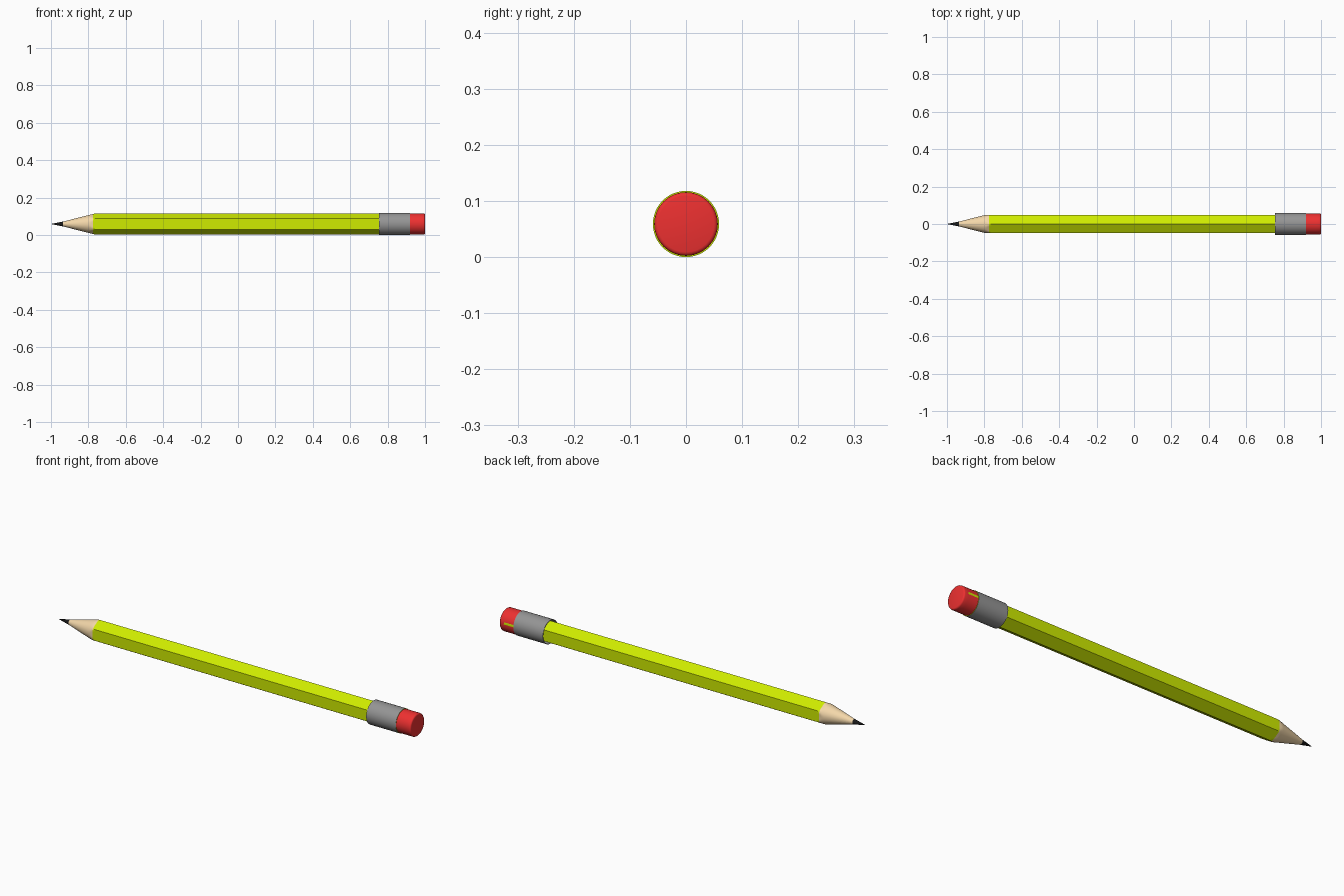
import bpy, bmesh
from math import cos, sin, pi, radians

if "Cube" in bpy.data.objects:
    bpy.data.objects.remove(bpy.data.objects["Cube"])

ZC = 0.059      # height of the pencil axis
APOTHEM = 0.0488
CORNER = 0.0565


def material(name, rgb):
    m = bpy.data.materials.new(name)
    m.diffuse_color = (*rgb, 1)
    m.use_nodes = True
    m.node_tree.nodes["Principled BSDF"].inputs["Base Color"].default_value = m.diffuse_color
    return m


GREEN = material("green_paint", (0.62, 0.83, 0.0))
WOOD = material("wood", (0.90, 0.68, 0.40))
LEAD = material("lead", (0.01, 0.01, 0.01))
RED = material("red_rubber", (0.85, 0.03, 0.03))
METAL = material("metal", (0.30, 0.30, 0.30))


def hexagon(a):
    """Radius of a slightly blunted hexagon with corners up and down."""
    b = (a + pi / 6) % (pi / 3) - pi / 6
    return min(APOTHEM / cos(b), CORNER)


def cone(x):
    """Radius of the sharpened tip at x."""
    if x < -0.935:
        return (x + 1) * 0.013 / 0.065
    return 0.013 + (x + 0.935) * (0.0575 - 0.013) / 0.175


def loft(name, rings, radius, segs, mats, cap_start=False, cap_end=False, pick=None):
    """Skin rings about the x axis; radius(ring, angle) gives the section."""
    bm = bmesh.new()
    rows = []
    for r in rings:
        row = []
        for i in range(segs):
            a = 2 * pi * i / segs
            q = radius(r, a)
            row.append(bm.verts.new((r[0], q * cos(a), ZC + q * sin(a))))
        rows.append(row)
    for k in range(len(rows) - 1):
        for i in range(segs):
            j = (i + 1) % segs
            f = bm.faces.new((rows[k][i], rows[k][j], rows[k + 1][j], rows[k + 1][i]))
            if pick:
                f.material_index = pick(k, i)
    if cap_start:
        bm.faces.new(rows[0])
    if cap_end:
        bm.faces.new(rows[-1])
    bmesh.ops.remove_doubles(bm, verts=bm.verts, dist=1e-6)
    bmesh.ops.recalc_face_normals(bm, faces=bm.faces)
    me = bpy.data.meshes.new(name)
    bm.to_mesh(me)
    bm.free()
    for m in mats:
        me.materials.append(m)
    ob = bpy.data.objects.new(name, me)
    bpy.context.collection.objects.link(ob)
    bpy.ops.object.select_all(action='DESELECT')
    ob.select_set(True)
    bpy.context.view_layer.objects.active = ob
    bpy.ops.object.shade_smooth_by_angle(angle=radians(35))
    return ob


def sharpened(r, a):
    return min(cone(r[0]), hexagon(a))


def turned(r, a):
    return r[1]


# lead point, bare wood and painted hexagonal shaft
loft("lead_point", [(-1,), (-0.935,)], sharpened, 48, [LEAD])
loft("bare_wood", [(x,) for x in (-0.935, -0.80, -0.79, -0.785, -0.78, -0.775)],
     sharpened, 48, [WOOD])
loft("painted_shaft", [(x,) for x in (-0.775, -0.77, -0.765, -0.76, 0.90)],
     sharpened, 48, [GREEN], cap_end=True)

# metal sleeve, a thin tube with a green rim at the rubber end
loft("metal_sleeve", [(0.90, 0.0572), (0.755, 0.0572), (0.755, 0.059),
                      (0.92, 0.059), (0.92, 0.056)],
     turned, 48, [METAL, GREEN], pick=lambda k, i: int(k == 3))

# rubber with softened end and one green fleck on the back
loft("rubber", [(0.90, 0.0568), (0.92, 0.0568), (0.975, 0.0568), (0.992, 0.0568),
                (0.996, 0.056), (0.999, 0.0535), (1.0, 0.050)],
     turned, 32, [RED, GREEN], cap_end=True,
     pick=lambda k, i: int(k == 1 and i == 0))
